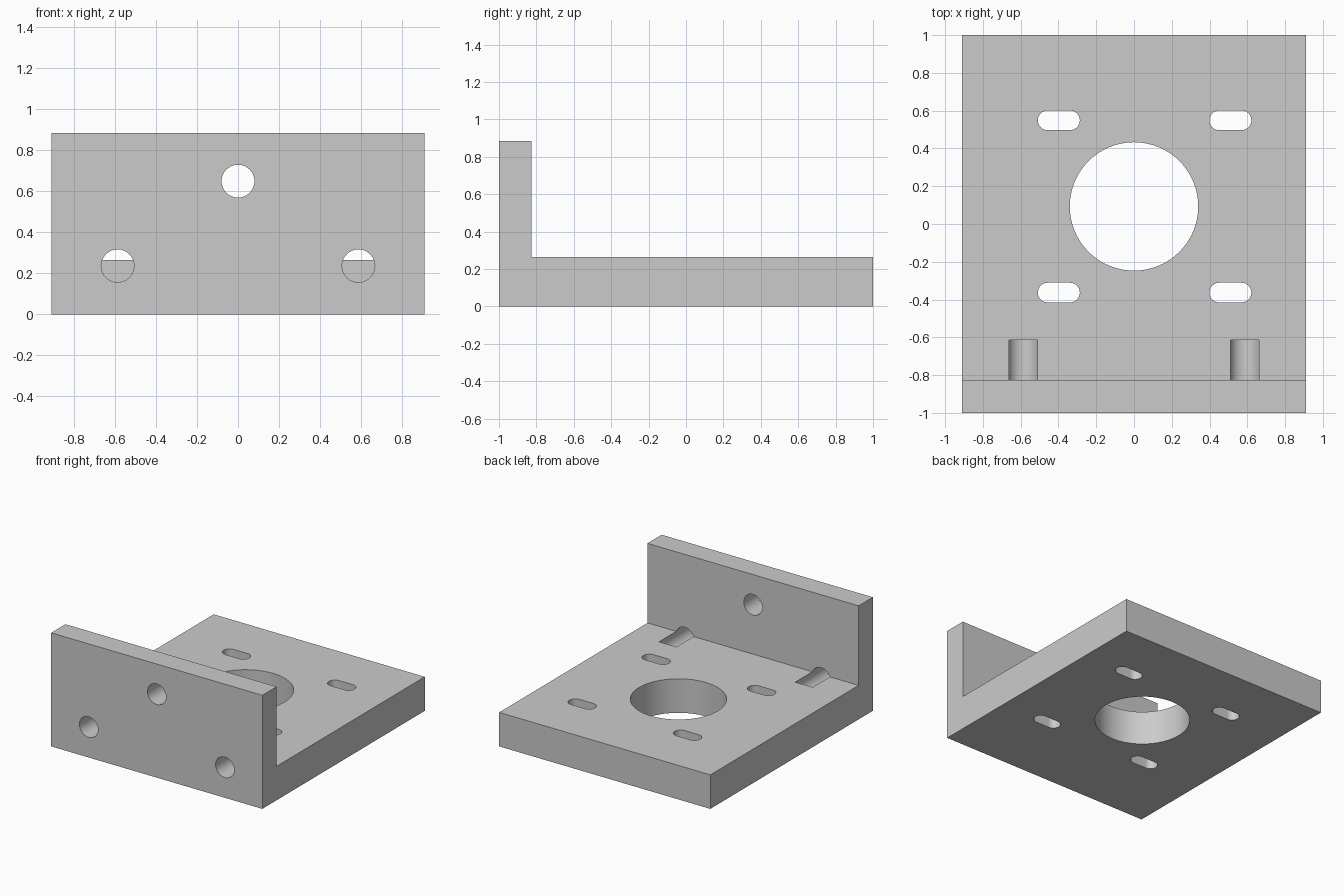
import bpy, bmesh, math
from mathutils import Matrix, Vector

cube = bpy.data.objects.get("Cube")
if cube:
    bpy.data.objects.remove(cube, do_unlink=True)

HALF_W, HEIGHT, BASE, WALL_Y = 0.91, 0.885, 0.265, -0.825
SEG = 64

metal = bpy.data.materials.new("plain_grey")
metal.use_nodes = True
grey = (0.6, 0.6, 0.6, 1)
metal.diffuse_color = grey
metal.node_tree.nodes["Principled BSDF"].inputs["Base Color"].default_value = grey


def prism(name, points, direction):
    """Solid made by extruding a flat outline along a direction."""
    bm = bmesh.new()
    face = bm.faces.new([bm.verts.new(p) for p in points])
    side = bmesh.ops.extrude_face_region(bm, geom=[face])["geom"]
    bmesh.ops.translate(bm, vec=Vector(direction),
                        verts=[v for v in side if isinstance(v, bmesh.types.BMVert)])
    bmesh.ops.recalc_face_normals(bm, faces=bm.faces)
    mesh = bpy.data.meshes.new(name)
    bm.to_mesh(mesh)
    bm.free()
    mesh.materials.append(metal)
    obj = bpy.data.objects.new(name, mesh)
    bpy.context.collection.objects.link(obj)
    return obj


def round_outline(radius, stretch=0.0):
    """Circle, or a slot when stretched along x."""
    points = []
    for start, shift in ((-math.pi / 2, stretch), (math.pi / 2, -stretch)):
        for i in range(SEG // 2 + (1 if stretch else 0)):
            a = start + 2 * math.pi * i / SEG
            points.append((radius * math.cos(a) + shift, radius * math.sin(a)))
    return points


def vertical_cutter(name, x, y, radius, stretch=0.0):
    outline = round_outline(radius, stretch)
    return prism(name, [(x + u, y + v, -0.1) for u, v in outline], (0, 0, 0.6))


def front_cutter(name, x, z, radius, end_y):
    outline = round_outline(radius)
    return prism(name, [(x + u, -1.1, z + v) for u, v in outline], (0, end_y + 1.1, 0))


# L-shaped body: flat base with an upright front wall
profile = [(-1, 0), (1, 0), (1, BASE), (WALL_Y, BASE), (WALL_Y, HEIGHT), (-1, HEIGHT)]
bracket = prism("mounting_bracket", [(-HALF_W, y, z) for y, z in profile], (2 * HALF_W, 0, 0))

# Large bore and four adjustment slots through the base
cutters = [vertical_cutter("bore_cutter", 0, 0.093, 0.34)]
for x in (-0.398, 0.51):
    for y in (-0.363, 0.549):
        cutters.append(vertical_cutter("slot_cutter", x, y, 0.052, 0.059))

# Screw holes in the wall: one through, two blind ones running into the base
cutters.append(front_cutter("upper_hole_cutter", 0, 0.65, 0.08, -0.7))
for x in (-0.587, 0.587):
    cutters.append(front_cutter("lower_hole_cutter", x, 0.237, 0.08, -0.613))

for cutter in cutters:
    cutter.hide_render = True
    mod = bracket.modifiers.new(cutter.name, "BOOLEAN")
    mod.operation = "DIFFERENCE"
    mod.solver = "EXACT"
    mod.object = cutter

# Bake the cuts and drop the cutters
graph = bpy.context.evaluated_depsgraph_get()
baked = bpy.data.meshes.new_from_object(bracket.evaluated_get(graph))
bracket.modifiers.clear()
bracket.data = baked
for cutter in cutters:
    bpy.data.objects.remove(cutter, do_unlink=True)

# Smooth hole walls, sharp edges elsewhere
bpy.ops.object.select_all(action="DESELECT")
bracket.select_set(True)
bpy.context.view_layer.objects.active = bracket
bpy.ops.object.shade_smooth_by_angle(angle=math.radians(30))
